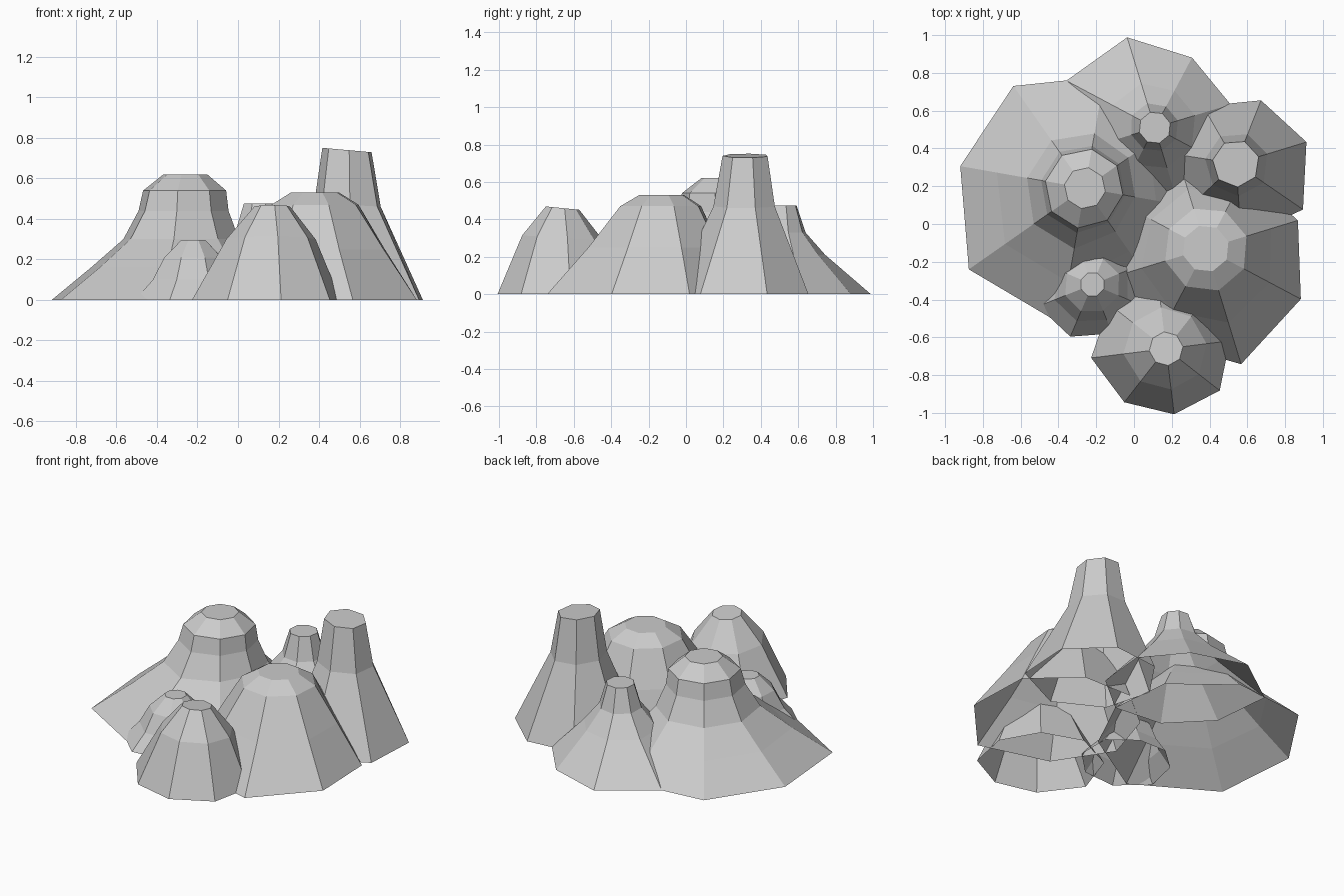
import bpy
import bmesh
from math import cos, sin, radians

# Remove the default cube only
cube = bpy.data.objects.get("Cube")
if cube:
    bpy.data.objects.remove(cube, do_unlink=True)

# Single stone colour
stone = bpy.data.materials.new("stone_grey")
stone.use_nodes = True
grey = (0.6, 0.6, 0.6, 1.0)
stone.diffuse_color = grey
stone.node_tree.nodes["Principled BSDF"].inputs["Base Color"].default_value = grey


def mound(name, centre, turn, outline, rings, tilt=(0, 0)):
    """Faceted hill, open underneath: an uneven ground outline lofted through
    (height, radius) rings that grow rounder towards a flat, tilted cap."""
    bm = bmesh.new()
    sides = len(outline)
    mean = sum(outline) / sides
    peak = rings[-1][0]
    loops = []
    for height, radius in [(0, mean)] + rings:
        fade = max(0, 1 - height / peak)
        loop = []
        for i, reach in enumerate(outline):
            angle = radians(turn + i * 360 / sides)
            r = radius * (1 + (reach / mean - 1) * fade)
            x, y = r * cos(angle), r * sin(angle)
            lean = (x * tilt[0] + y * tilt[1]) * height / peak
            loop.append(bm.verts.new((centre[0] + x, centre[1] + y, height + lean)))
        loops.append(loop)
    for low, high in zip(loops, loops[1:]):
        for i in range(sides):
            j = (i + 1) % sides
            bm.faces.new((low[i], low[j], high[j], high[i]))
    bm.faces.new(loops[-1])
    mesh = bpy.data.meshes.new(name)
    bm.to_mesh(mesh)
    bm.free()
    mesh.materials.append(stone)
    obj = bpy.data.objects.new(name, mesh)
    bpy.context.collection.objects.link(obj)
    return obj


# Broad terraced hill on the right
mound("broad_hill", (-0.26, 0.19), 35,
      [0.55, 0.6, 0.66, 0.67, 0.75, 0.73, 0.55, 0.5],
      [(0.16, 0.45), (0.3, 0.3), (0.44, 0.23), (0.54, 0.21), (0.62, 0.11)])

# Wide domed hill on the left
mound("domed_hill", (0.38, -0.13), 17,
      [0.51, 0.45, 0.42, 0.42, 0.5, 0.55, 0.64, 0.57],
      [(0.25, 0.36), (0.47, 0.225), (0.53, 0.125)])

# Narrow peak rising from a spread foot at the back
mound("back_peak", (0.11, 0.51), 17,
      [0.42, 0.42, 0.5, 0.53, 0.45, 0.42, 0.42, 0.42],
      [(0.21, 0.23), (0.33, 0.13), (0.475, 0.085)])

# Rounded cone at the front
mound("front_cone", (0.17, -0.66), 7,
      [0.34, 0.34, 0.36, 0.38, 0.4, 0.36, 0.35, 0.36],
      [(0.3, 0.22), (0.46, 0.09)], (0, -0.1))

# Small knoll at the foot of the broad hill
mound("small_knoll", (-0.22, -0.32), 22,
      [0.28, 0.25, 0.25, 0.26, 0.31, 0.3, 0.28, 0.28],
      [(0.1, 0.2), (0.21, 0.15), (0.295, 0.065)])

# Tall flat-topped pillar
mound("tall_pillar", (0.54, 0.32), 17,
      [0.39, 0.36, 0.35, 0.35, 0.36, 0.4, 0.43],
      [(0.47, 0.17), (0.74, 0.125)], (-0.09, 0))
